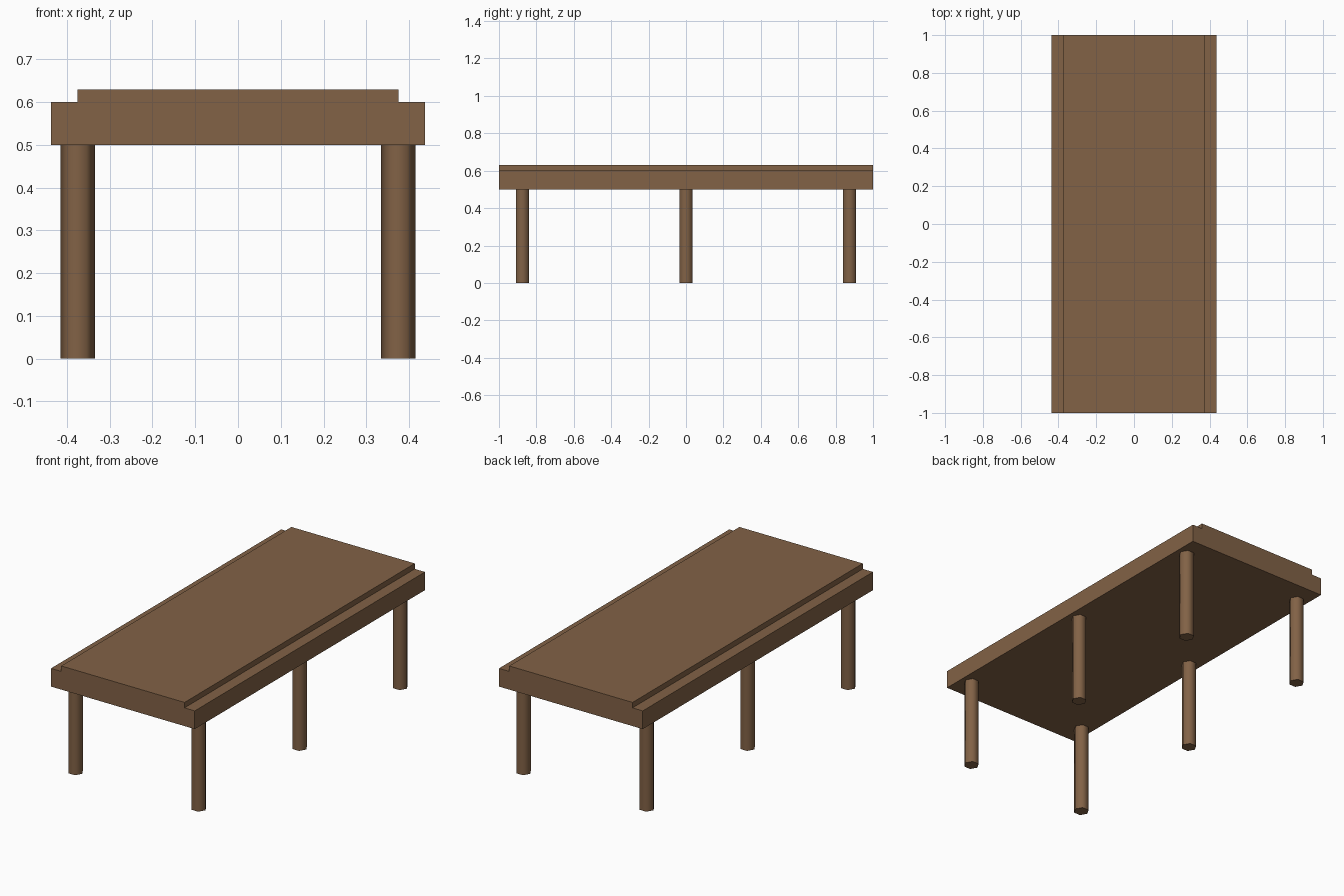
import bpy
import math

cube = bpy.data.objects.get("Cube")
if cube:
    bpy.data.objects.remove(cube, do_unlink=True)

# One brown wood for the whole table
COLOUR = (0.223, 0.122, 0.061, 1.0)
wood = bpy.data.materials.new("brown_wood")
wood.use_nodes = True
wood.diffuse_color = COLOUR
wood.node_tree.nodes["Principled BSDF"].inputs["Base Color"].default_value = COLOUR

LENGTH = 2.0
LEG_HEIGHT = 0.5


def add_slab(name, width, bottom, top):
    bpy.ops.mesh.primitive_cube_add(size=1, location=(0, 0, (bottom + top) / 2))
    slab = bpy.context.object
    slab.name = name
    slab.scale = (width, LENGTH, top - bottom)
    bpy.ops.object.transform_apply(location=False, rotation=False, scale=True)
    slab.data.materials.append(wood)


def add_leg(name, x, y):
    # Six-sided post with corners pointing sideways
    bpy.ops.mesh.primitive_cylinder_add(
        vertices=6, radius=0.04, depth=LEG_HEIGHT,
        location=(x, y, LEG_HEIGHT / 2), rotation=(0, 0, math.radians(30)))
    leg = bpy.context.object
    leg.name = name
    leg.data.materials.append(wood)
    bpy.ops.object.shade_smooth_by_angle(angle=math.radians(65))


# Thick frame with a narrower raised top
add_slab("table_frame", 0.874, LEG_HEIGHT, 0.6)
add_slab("raised_top", 0.75, 0.6, 0.63)

# Three pairs of legs
for side, x in (("left", 0.375), ("right", -0.375)):
    for place, y in (("front", -0.875), ("middle", 0), ("back", 0.875)):
        add_leg(f"{place}_{side}_leg", x, y)
